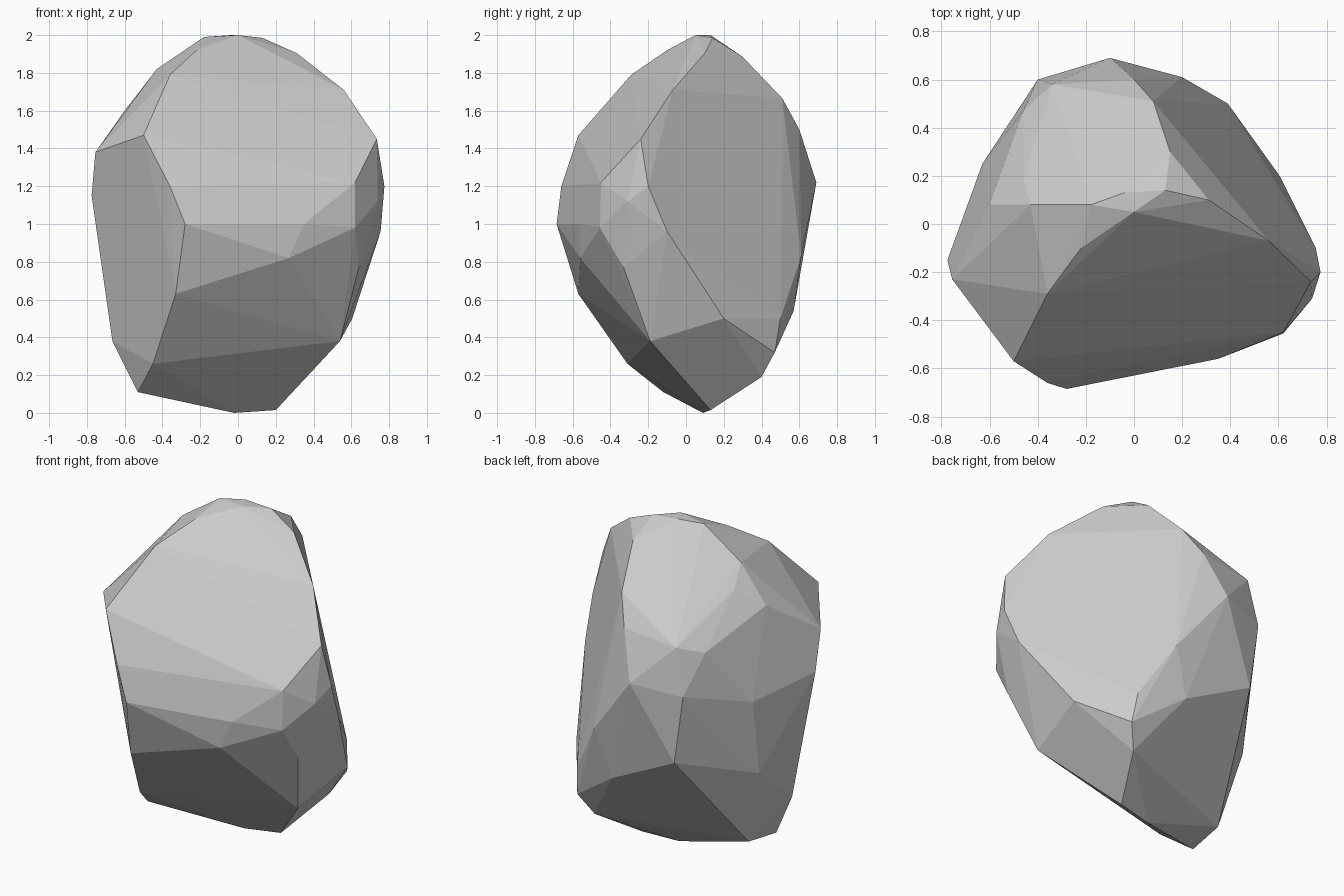
import bpy, bmesh, math

# Key corners of the boulder, grouped by height; the convex hull forms the facets
crown = [
    (-.18, .08, 1.99), (-.04, .13, 2.0), (.0, .05, 2.0), (.13, .14, 1.985),
    (.15, .30, 1.885), (.31, .10, 1.905), (.56, -.07, 1.71), (.08, .51, 1.665),
    (.0, .60, 1.50), (-.43, .08, 1.82), (-.22, -.10, 1.92), (-.36, -.29, 1.79),
    (-.46, .19, 1.70),
]
shoulder = [
    (-.50, -.57, 1.47), (.735, -.24, 1.45), (-.755, -.23, 1.38), (-.60, .08, 1.60),
    (-.46, .47, 1.42), (-.34, .58, 1.46),
]
waist = [
    (-.10, .69, 1.22), (-.40, .60, 1.18), (.775, -.20, 1.20), (.755, -.10, .96),
    (.74, -.31, 1.12), (.62, -.45, 1.22), (.62, -.455, .98), (.35, -.56, 1.0),
    (-.28, -.685, 1.0), (-.36, -.66, 1.20), (-.775, -.15, 1.15), (-.63, .25, 1.08),
    (.20, .61, .83), (-.34, .60, .76), (.27, -.56, .82), (.64, -.33, .77),
]
foot = [
    (-.33, -.57, .63), (.605, .20, .50), (.39, .50, .50), (.41, .47, .32),
    (.10, .57, .54), (-.63, .19, .62), (-.665, -.08, .38), (.54, -.19, .38),
    (-.45, -.31, .26),
]
base = [
    (-.53, -.12, .11), (-.51, .12, .14), (-.02, .09, .0), (.20, .13, .015),
    (.34, .40, .19),
]

bm = bmesh.new()
for ring in (crown, shoulder, waist, foot, base):
    for p in ring:
        bm.verts.new(p)
bmesh.ops.convex_hull(bm, input=bm.verts[:])
junk = [v for v in bm.verts if not v.link_faces]
bmesh.ops.delete(bm, geom=junk, context='VERTS')

# Merge nearly coplanar triangles into broad flat facets
bmesh.ops.dissolve_limit(bm, angle_limit=math.radians(3),
                         verts=bm.verts[:], edges=bm.edges[:])
bmesh.ops.recalc_face_normals(bm, faces=bm.faces[:])

mesh = bpy.data.meshes.new("boulder")
bm.to_mesh(mesh)
bm.free()
boulder = bpy.data.objects.new("boulder", mesh)
bpy.context.collection.objects.link(boulder)
